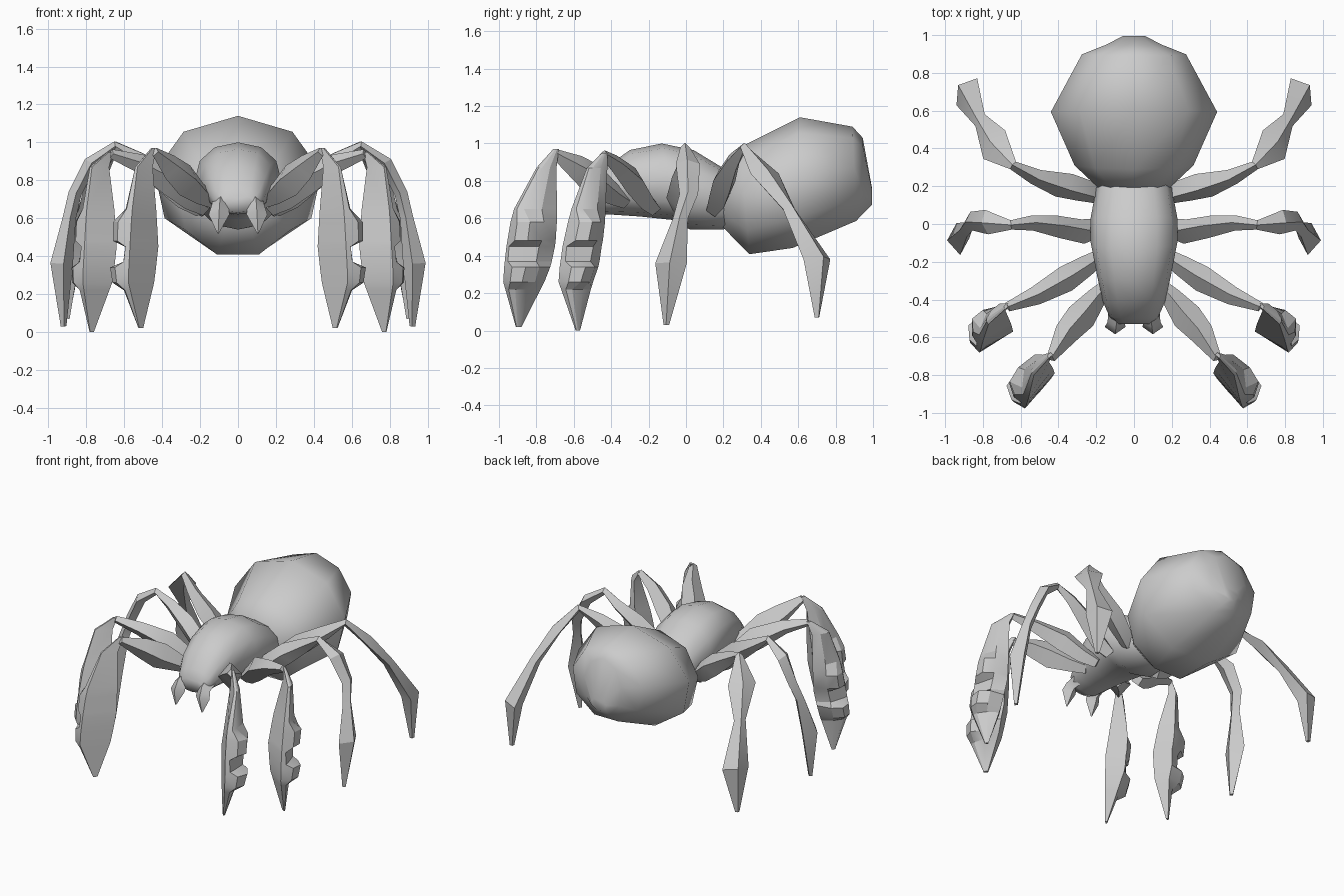
import bpy, bmesh, math
from mathutils import Vector

if "Cube" in bpy.data.objects:
    bpy.data.objects.remove(bpy.data.objects["Cube"])

grey = bpy.data.materials.new("plain grey")
grey.diffuse_color = (0.6, 0.6, 0.6, 1)
grey.use_nodes = True
grey.node_tree.nodes["Principled BSDF"].inputs["Base Color"].default_value = grey.diffuse_color


def loft(name, rings, smooth=None):
    """Skin a list of equal-length point rings, cap both ends."""
    bm = bmesh.new()
    loops = [[bm.verts.new(p) for p in ring] for ring in rings]
    n = len(loops[0])
    for a, b in zip(loops, loops[1:]):
        for i in range(n):
            j = (i + 1) % n
            bm.faces.new((a[i], a[j], b[j], b[i]))
    bm.faces.new(loops[0][::-1])
    bm.faces.new(loops[-1])
    bmesh.ops.recalc_face_normals(bm, faces=bm.faces)
    mesh = bpy.data.meshes.new(name)
    bm.to_mesh(mesh)
    bm.free()
    mesh.materials.append(grey)
    obj = bpy.data.objects.new(name, mesh)
    bpy.context.collection.objects.link(obj)
    bpy.ops.object.select_all(action='DESELECT')
    obj.select_set(True)
    bpy.context.view_layer.objects.active = obj
    if smooth is None:
        bpy.ops.object.shade_smooth()
    else:
        bpy.ops.object.shade_smooth_by_angle(angle=math.radians(smooth))
    return obj


def body_ring(yt, zt, yb, zb, w, n, square=1.0):
    """Tilted oval from a top point to a bottom point, with half width w."""
    pts = []
    for i in range(n):
        t = 2 * math.pi * i / n
        c, s = math.cos(t), math.sin(t)
        c = math.copysign(abs(c) ** square, c)
        s = math.copysign(abs(s) ** square, s)
        pts.append(Vector((w * s, (yt + yb) / 2 + c * (yt - yb) / 2,
                           (zt + zb) / 2 + c * (zt - zb) / 2)))
    return pts


# Abdomen: nine-sided bulb (top y, top z, bottom y, bottom z, half width)
abdomen = [(.19, .87, .19, .55, .19), (.29, .98, .34, .39, .32),
           (.61, 1.14, .57, .42, .447), (.89, 1.09, .91, .57, .28),
           (.945, 1.03, .955, .62, .15), (.995, .76, .995, .67, .06)]
loft("abdomen", [body_ring(*r, 9) for r in abdomen])

# Head and thorax: rounder tapered shell
thorax = [(.24, .84, .24, .56, .18), (.18, .88, .2, .54, .2),
          (.04, .965, .02, .54, .23), (-.13, 1.0, -.06, .59, .23),
          (-.30, .965, -.25, .61, .195), (-.42, .88, -.40, .62, .165),
          (-.50, .78, -.48, .62, .13), (-.53, .72, -.53, .63, .09)]
loft("head_and_thorax", [body_ring(*r, 12, .92) for r in thorax])


def limb_rings(path, side):
    """Diamond sections along a path of (x, y, z, half width, half height)."""
    pts = [Vector(p[:3]) for p in path]
    rings = []
    for i, p in enumerate(path):
        t = (pts[min(i + 1, len(pts) - 1)] - pts[max(i - 1, 0)]).normalized()
        up = t.cross(side).normalized()
        rings.append([pts[i] + side * p[3], pts[i] + up * p[4],
                      pts[i] - side * p[3], pts[i] - up * p[4]])
    return rings


def blade_rings(sections, bulges, backs):
    """Shins: smooth inner and back walls, stepped bulge on the front outer side.
    Sections hold (z, inner x, y, front x, y)."""
    rings = []
    for (z, ax, ay, bx, by), d, back in zip(sections, bulges, backs):
        a, b = Vector((ax, ay, z)), Vector((bx, by, z))
        out = Vector((ay - by, bx - ax, 0)).normalized()
        rings.append([a, b, b + out * d * .55 + (b - a) * d * .5,
                      b + out * d + (a - b) * .1,
                      (a + b) / 2 + out * max(back, d * 1.08), a + out * back])
    return rings


def blend(keys, z):
    """Interpolate blade sections at height z (keys run downward)."""
    for a, b in zip(keys, keys[1:]):
        if a[0] >= z >= b[0]:
            f = (a[0] - z) / (a[0] - b[0])
            return tuple(u + (v - u) * f for u, v in zip(a, b))
    return keys[-1]


def pair(name, rings, smooth):
    """Make a right part and its mirrored left twin."""
    loft("right_" + name, rings, smooth)
    loft("left_" + name, [[Vector((-p.x, p.y, p.z)) for p in r] for r in rings], smooth)


# Thighs of the two front pairs, whole legs of the two rear pairs
legs = {
    "front_thigh": [(.13, -.32, .69, .04, .04), (.20, -.39, .73, .055, .06),
                    (.28, -.49, .80, .08, .09), (.36, -.58, .87, .065, .07),
                    (.44, -.71, .95, .025, .025)],
    "second_thigh": [(.17, -.17, .65, .04, .04), (.25, -.22, .70, .055, .06),
                     (.36, -.29, .80, .07, .08), (.52, -.38, .89, .05, .05),
                     (.67, -.44, .94, .025, .025)],
    "third_leg": [(.19, -.02, .64, .05, .04), (.27, -.04, .71, .065, .07),
                  (.40, -.015, .82, .06, .07), (.54, .005, .91, .04, .045),
                  (.65, -.005, .98, .025, .025), (.78, .01, .89, .065, .035),
                  (.86, .015, .73, .05, .035), (.89, -.03, .60, .04, .035),
                  (.93, -.08, .36, .085, .06), (.92, -.105, .03, .015, .015)],
    "rear_leg": [(.17, .14, .64, .04, .04), (.26, .175, .71, .065, .07),
                 (.37, .205, .80, .075, .075), (.52, .25, .90, .045, .05),
                 (.64, .31, .98, .025, .025), (.74, .42, .84, .095, .035),
                 (.815, .55, .65, .04, .035), (.885, .70, .38, .09, .06),
                 (.90, .70, .07, .015, .015)],
}
for name, path in legs.items():
    d = Vector(path[-1][:2]) - Vector(path[0][:2])
    pair(name, limb_rings(path, Vector((-d.y, d.x, 0)).normalized()), 25)

# Shins with two stepped bulges
shins = {
    "front_shin": [(.97, .43, -.69, .45, -.71), (.87, .45, -.73, .53, -.80),
                   (.63, .43, -.76, .56, -.93), (.45, .42, -.79, .57, -.96),
                   (.27, .44, -.82, .58, -.98), (.02, .50, -.89, .52, -.91)],
    "second_shin": [(.95, .66, -.43, .68, -.45), (.87, .68, -.46, .77, -.53),
                    (.63, .65, -.53, .80, -.62), (.45, .64, -.57, .81, -.66),
                    (.27, .66, -.58, .82, -.685), (.0, .76, -.58, .78, -.59)],
}
heights = [.98, .87, .65, .58, .48, .45, .37, .34, .26, .22, .01]
bulges = [.015, .03, .06, .14, .14, .05, .06, .15, .13, .06, .01]
backs = [.015, .05, .11, .125, .135, .135, .13, .125, .10, .085, .015]
for name, keys in shins.items():
    hs = [keys[0][0]] + heights[1:-1] + [keys[-1][0]]
    pair(name, blade_rings([blend(keys, h) for h in hs], bulges, backs), 25)

# Fangs: short stubs ending in pointed tips
fang = [(.085, -.45, .69, .05, .05), (.095, -.52, .665, .045, .045),
        (.10, -.545, .62, .055, .04), (.105, -.56, .52, .004, .004)]
pair("fang", limb_rings(fang, Vector((1, 0, 0))), 40)
